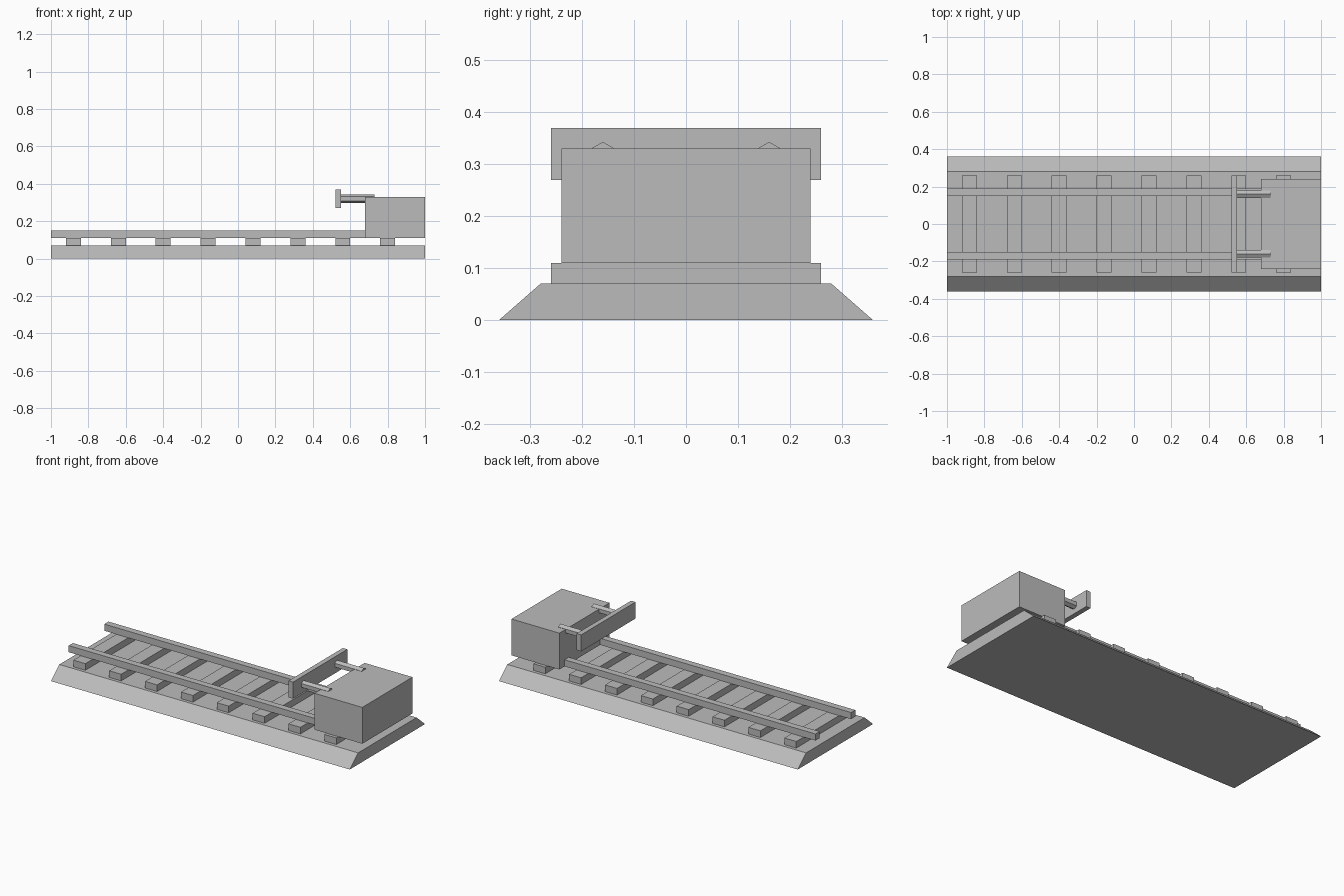
import bpy
import bmesh
from math import pi
from mathutils import Matrix, Vector

old = bpy.data.objects.get("Cube")
if old:
    bpy.data.objects.remove(old, do_unlink=True)

grey = bpy.data.materials.new("plain grey")
grey.use_nodes = True
colour = (0.5, 0.5, 0.5, 1)
grey.diffuse_color = colour
grey.node_tree.nodes["Principled BSDF"].inputs["Base Color"].default_value = colour


def finish(name, bm):
    bmesh.ops.recalc_face_normals(bm, faces=bm.faces)
    mesh = bpy.data.meshes.new(name)
    bm.to_mesh(mesh)
    bm.free()
    mesh.materials.append(grey)
    obj = bpy.data.objects.new(name, mesh)
    bpy.context.collection.objects.link(obj)
    return obj


def box(name, low, high):
    low, high = Vector(low), Vector(high)
    bm = bmesh.new()
    place = Matrix.Translation((low + high) / 2) @ Matrix.Diagonal((*(high - low), 1))
    bmesh.ops.create_cube(bm, size=1, matrix=place)
    return finish(name, bm)


def rod(name, x0, x1, y, z, radius, sides):
    # Prism along x with one flat side on top
    bm = bmesh.new()
    place = (Matrix.Translation(((x0 + x1) / 2, y, z))
             @ Matrix.Rotation(pi / 2, 4, "Y") @ Matrix.Rotation(pi / 2, 4, "Z"))
    bmesh.ops.create_cone(bm, cap_ends=True, segments=sides, radius1=radius,
                          radius2=radius, depth=x1 - x0, matrix=place)
    return finish(name, bm)


# Ballast bed: a trapezoid profile extruded along the track
bm = bmesh.new()
profile = [(-0.36, 0), (0.36, 0), (0.28, 0.07), (-0.28, 0.07)]
face = bm.faces.new([bm.verts.new((-1, y, z)) for y, z in profile])
extruded = bmesh.ops.extrude_face_region(bm, geom=[face])["geom"]
bmesh.ops.translate(bm, vec=(2, 0, 0),
                    verts=[v for v in extruded if isinstance(v, bmesh.types.BMVert)])
finish("ballast_bed", bm)

# Sleepers
for i in range(8):
    x = -0.88 + 0.24 * i
    box(f"sleeper_{i + 1}", (x - 0.04, -0.26, 0.07), (x + 0.04, 0.26, 0.11))

# Rails and buffer rods, one of each per side
for side, s in (("front", -1), ("back", 1)):
    y = 0.17 * s
    box(f"{side}_rail", (-1, y - 0.02, 0.11), (0.99, y + 0.02, 0.15))
    rod(f"{side}_buffer_rod", 0.53, 0.73, 0.16 * s, 0.32, 0.0231, 6)

# Buffer stop
box("stop_block", (0.68, -0.24, 0.11), (1, 0.24, 0.33))
box("buffer_beam", (0.52, -0.26, 0.27), (0.55, 0.26, 0.37))
